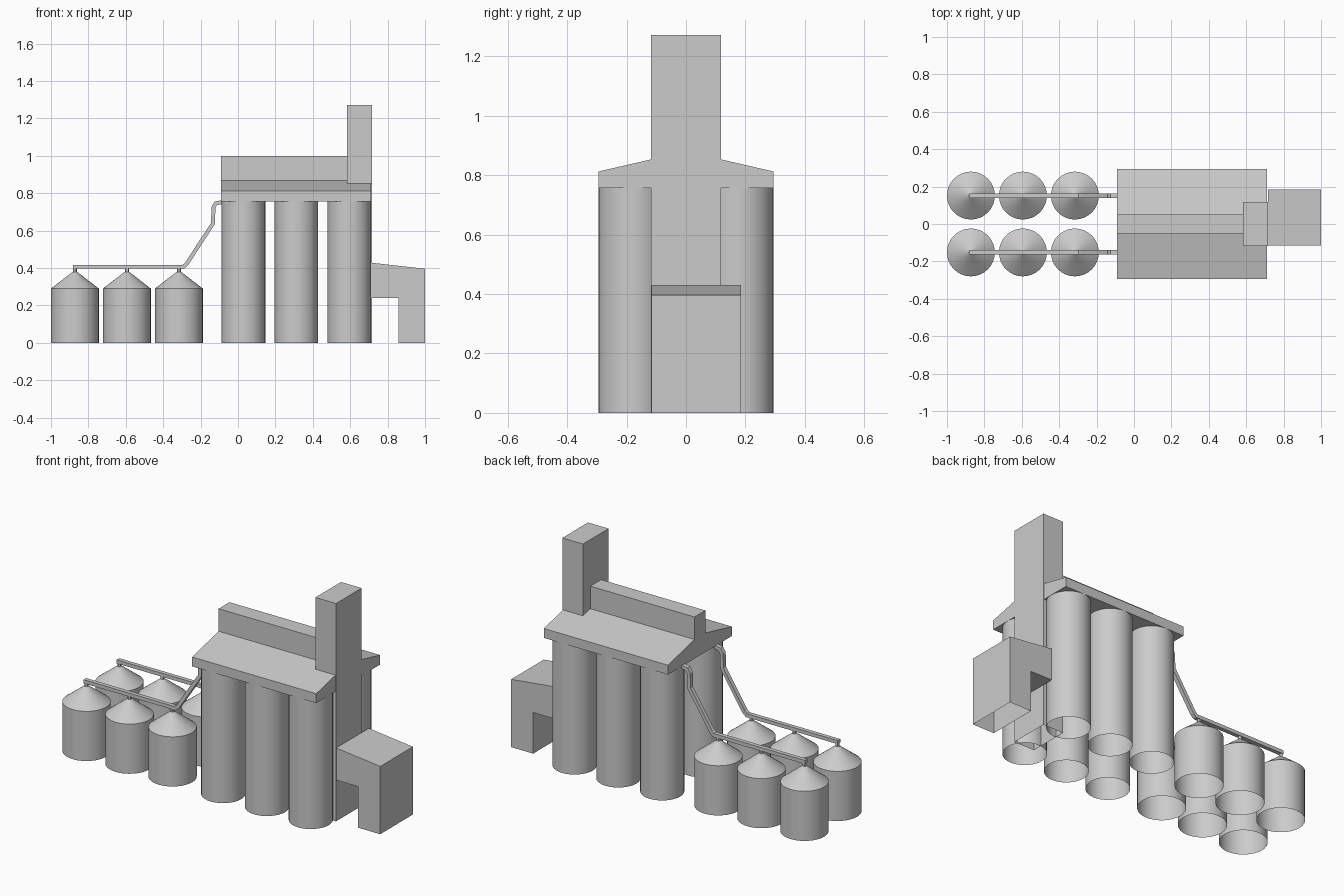
import bpy, bmesh, math
from mathutils import Vector

if "Cube" in bpy.data.objects:
    bpy.data.objects.remove(bpy.data.objects["Cube"])

grey = bpy.data.materials.new("plain_grey")
grey.diffuse_color = (0.6, 0.6, 0.6, 1)
grey.use_nodes = True
grey.node_tree.nodes["Principled BSDF"].inputs["Base Color"].default_value = grey.diffuse_color


def finish(name, bm, smooth=False):
    bmesh.ops.recalc_face_normals(bm, faces=bm.faces)
    me = bpy.data.meshes.new(name)
    bm.to_mesh(me)
    bm.free()
    me.materials.append(grey)
    ob = bpy.data.objects.new(name, me)
    bpy.context.collection.objects.link(ob)
    if smooth:
        bpy.ops.object.select_all(action='DESELECT')
        ob.select_set(True)
        bpy.context.view_layer.objects.active = ob
        bpy.ops.object.shade_smooth_by_angle(angle=math.radians(30))
    return ob


def prism(name, profile, a, b, axis='y', open_bottom=False):
    """Extrude a 2D outline (horizontal, z) between a and b along an axis."""
    bm = bmesh.new()
    put = (lambda h, z, d: (h, d, z)) if axis == 'y' else (lambda h, z, d: (d, h, z))
    near = [bm.verts.new(put(h, z, a)) for h, z in profile]
    far = [bm.verts.new(put(h, z, b)) for h, z in profile]
    bm.faces.new(near)
    bm.faces.new(far)
    n = len(profile)
    for i in range(n):
        j = (i + 1) % n
        bm.faces.new((near[i], near[j], far[j], far[i]))
    bmesh.ops.recalc_face_normals(bm, faces=bm.faces)
    if open_bottom:
        low = [f for f in bm.faces if all(abs(v.co.z) < 1e-5 for v in f.verts)]
        bmesh.ops.delete(bm, geom=low, context='FACES_ONLY')
    return finish(name, bm)


def lathe(name, profile, x, y, sides=32):
    """Spin (radius, z) points around a vertical axis, open underneath."""
    bm = bmesh.new()
    rings = [[bm.verts.new((x + r * math.cos(2 * math.pi * k / sides),
                            y + r * math.sin(2 * math.pi * k / sides), z))
              for k in range(sides)] for r, z in profile]
    for lo, hi in zip(rings, rings[1:]):
        for k in range(sides):
            m = (k + 1) % sides
            bm.faces.new((lo[k], lo[m], hi[m], hi[k]))
    bm.faces.new(rings[-1])
    return finish(name, bm, True)


def ribbon(path, half):
    """Mitred outline of constant thickness around an open path."""
    pts = [Vector(p) for p in path]
    left, right = [], []
    for i, p in enumerate(pts):
        d0 = (p - pts[max(i - 1, 0)]).normalized() if i else (pts[1] - p).normalized()
        d1 = (pts[i + 1] - p).normalized() if i < len(pts) - 1 else d0
        n0, n1 = Vector((-d0.y, d0.x)), Vector((-d1.y, d1.x))
        m = (n0 + n1).normalized()
        off = m * (half / m.dot(n0))
        left.append(tuple(p + off))
        right.append(tuple(p - off))
    return left + right[::-1]


# Six tall silos under the roof
for side in (-1, 1):
    for x in (0.029, 0.312, 0.595):
        lathe("tall_silo", [(0.117, 0), (0.117, 0.759)], x, side * 0.178)

# Shallow gabled roof and the conveyor gallery along its ridge
prism("roof", [(-0.295, 0.757), (0.295, 0.757), (0.295, 0.812),
               (0, 0.88), (-0.295, 0.812)], -0.09, 0.712, 'x')
prism("roof_gallery", [(-0.05, 0.86), (0.05, 0.86), (0.05, 1.0), (-0.05, 1.0)],
      -0.09, 0.584, 'x')

# Elevator tower down to the ground
prism("elevator_tower", [(0.583, 0), (0.716, 0), (0.716, 1.272), (0.583, 1.272)],
      -0.118, 0.118, 'y', True)

# Loading shed with a drive-through opening
prism("loading_shed", [(0.716, 0.24), (0.858, 0.24), (0.858, 0), (1.0, 0),
                       (1.0, 0.396), (0.716, 0.428)], -0.116, 0.185, 'y', True)

# Two rows of small bins with cone tops, each row fed by a bent pipe
pipe_path = [(-0.882, 0.407), (-0.292, 0.407), (-0.275, 0.422), (-0.134, 0.638),
             (-0.131, 0.725), (-0.118, 0.746), (-0.085, 0.752)]
for side in (-1, 1):
    y = side * 0.152
    for x in (-0.872, -0.594, -0.316):
        lathe("small_bin", [(0.128, 0), (0.128, 0.29), (0.012, 0.38)], x, y)
        lathe("bin_spout", [(0.010, 0.375), (0.010, 0.402)], x, y, 12)
    prism("feed_pipe", ribbon(pipe_path, 0.0105), y - 0.012, y + 0.012, 'y')
